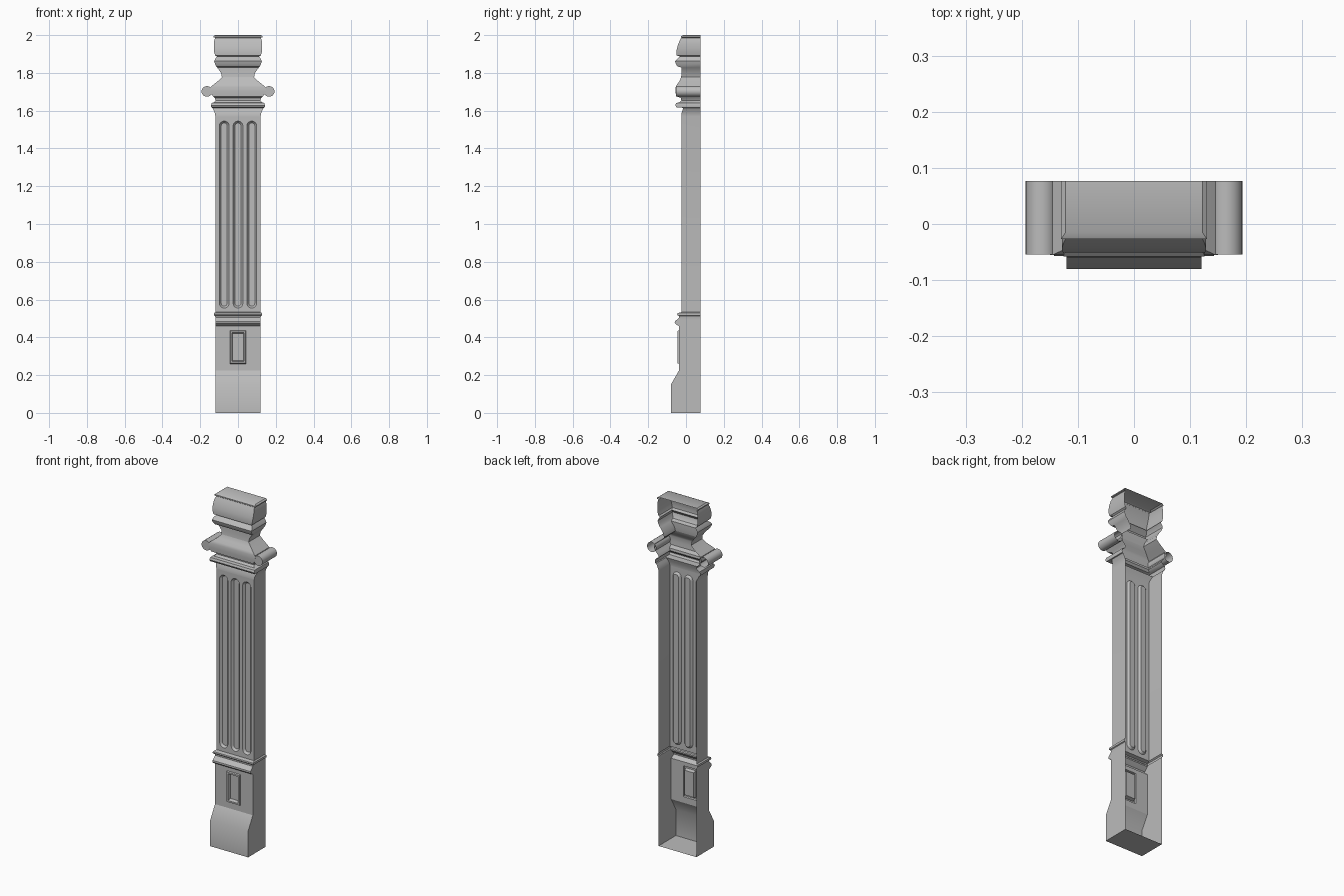
import bpy, bmesh, math
from mathutils import Vector

if bpy.data.objects.get("Cube"):
    bpy.data.objects.remove(bpy.data.objects["Cube"])

stone = bpy.data.materials.new("grey stone")
stone.use_nodes = True
GREY = (0.5, 0.5, 0.5, 1)
stone.diffuse_color = GREY
stone.node_tree.nodes["Principled BSDF"].inputs["Base Color"].default_value = GREY
BACK = 0.077


def finish(bm, name):
    mesh = bpy.data.meshes.new(name)
    bm.to_mesh(mesh)
    bm.free()
    mesh.materials.append(stone)
    obj = bpy.data.objects.new(name, mesh)
    bpy.context.collection.objects.link(obj)
    bpy.ops.object.select_all(action='DESELECT')
    obj.select_set(True)
    bpy.context.view_layer.objects.active = obj
    bpy.ops.object.shade_smooth_by_angle(angle=math.radians(32))
    return obj


def shell(name, rows, cap_bottom=False, cap_top=False, open_front=None):
    """Three-sided mitred shell, open at the back; rows are z, half width, front y."""
    bm = bmesh.new()
    rings = [[bm.verts.new(p) for p in
              ((-w, BACK, z), (-w, f, z), (w, f, z), (w, BACK, z))] for z, w, f in rows]
    for i, (a, b) in enumerate(zip(rings, rings[1:])):
        for k in range(3):
            if k == 1 and i == open_front:
                continue
            bm.faces.new((a[k], a[k + 1], b[k + 1], b[k]))
    if cap_bottom:
        bm.faces.new(rings[0][::-1])
    if cap_top:
        bm.faces.new(rings[-1])
    return finish(bm, name)


def slot(x, z0, z1, r, steps=10):
    """Outline of a round-ended slot as x, z pairs."""
    pts = []
    for centre, start in ((z1 - r, 0), (z0 + r, math.pi)):
        for i in range(steps + 1):
            a = start + math.pi * i / steps
            pts.append((x + r * math.cos(a), centre + r * math.sin(a)))
    return pts


def rect(w, z0, z1):
    return [(w, z0), (w, z1), (-w, z1), (-w, z0)]


def panel(name, outline, y, insets):
    """Flat front with holes; every inset is a list of (outline, depth) steps."""
    bm = bmesh.new()

    def loop(pts, depth):
        return [bm.verts.new((px, y + depth, pz)) for px, pz in pts]

    def ring_edges(vs):
        return [bm.edges.new((v, vs[i - 1])) for i, v in enumerate(vs)]

    edges = ring_edges(loop(outline, 0))
    stacks = []
    for steps in insets:
        loops = [loop(pts, d) for pts, d in steps]
        edges += ring_edges(loops[0])
        stacks.append(loops)
    bmesh.ops.triangle_fill(bm, edges=edges, use_beauty=True,
                            use_dissolve=False, normal=Vector((0, -1, 0)))
    for loops in stacks:
        for a, b in zip(loops, loops[1:]):
            for i in range(len(a)):
                bm.faces.new((a[i - 1], a[i], b[i], b[i - 1]))
        bm.faces.new(loops[-1])
    bmesh.ops.recalc_face_normals(bm, faces=bm.faces)
    if sum(f.normal.y * f.calc_area() for f in bm.faces) > 0:
        bmesh.ops.reverse_faces(bm, faces=bm.faces)
    return finish(bm, name)


# Plinth with a sloped foot and a framed recess
shell("plinth", [(0, .12, -.08), (.15, .12, -.08), (.225, .12, -.037),
                 (.46, .12, -.037)], cap_bottom=True, open_front=2)
panel("plinth_panel", rect(.12, .225, .46), -.037,
      [[(rect(.043, .26, .437), 0), (rect(.041, .263, .434), -.008),
        (rect(.033, .272, .425), -.008), (rect(.028, .278, .419), .01)]])

# Moulding between plinth and shaft
shell("plinth_moulding", [(.46, .12, -.037), (.467, .12, -.052), (.475, .12, -.06),
                          (.484, .12, -.059), (.492, .12, -.05), (.505, .12, -.037),
                          (.513, .122, -.037), (.516, .127, -.045), (.522, .128, -.047),
                          (.528, .127, -.045), (.533, .12, -.025)])

# Fluted shaft, flaring at the neck
shell("shaft", [(.533, .12, -.025), (1.57, .12, -.025), (1.585, .122, -.024),
                (1.6, .128, -.019), (1.615, .136, -.014)], open_front=0)
flutes = [[(slot(x, .555, 1.545, .026), 0), (slot(x, .559, 1.541, .022), .006),
           (slot(x, .565, 1.535, .016), .012)] for x in (-.073, 0, .073)]
panel("shaft_flutes", rect(.12, .533, 1.57), -.025, flutes)

# Capital: necking ring, bell, upper moulding
shell("necking_ring", [(1.615, .136, -.014), (1.617, .141, -.05), (1.628, .143, -.057),
                       (1.64, .14, -.052), (1.644, .128, -.035), (1.655, .118, -.025)])
shell("capital_bell", [(1.655, .118, -.025), (1.668, .124, -.027), (1.676, .132, -.053),
                       (1.7, .15, -.055), (1.725, .145, -.055), (1.738, .13, -.048),
                       (1.755, .108, -.035), (1.777, .085, -.026)])
shell("upper_moulding", [(1.777, .085, -.026), (1.8, .09, -.023), (1.828, .11, -.023),
                         (1.834, .115, -.045), (1.848, .122, -.054), (1.862, .126, -.058),
                         (1.872, .122, -.048), (1.886, .112, -.032)])

# Bulged crown block and top lip
shell("crown", [(1.886, .112, -.032), (1.892, .121, -.05), (1.91, .126, -.051),
                (1.93, .128, -.048), (1.95, .128, -.042), (1.97, .126, -.034),
                (1.986, .121, -.025), (1.988, .13, -.027), (1.994, .13, -.027),
                (2.0, .122, -.015)], cap_top=True)

# Side scrolls, running front to back
for side, label in ((1, "left"), (-1, "right")):
    bm = bmesh.new()
    front, rear = [], []
    for i in range(24):
        a = 2 * math.pi * i / 24
        x, z = side * (.165 + .028 * math.cos(a)), 1.702 + .028 * math.sin(a)
        front.append(bm.verts.new((x, -.054, z)))
        rear.append(bm.verts.new((x, BACK, z)))
    for i in range(24):
        bm.faces.new((front[i - 1], front[i], rear[i], rear[i - 1]))
    bm.faces.new(front)
    bmesh.ops.recalc_face_normals(bm, faces=bm.faces)
    finish(bm, label + "_scroll")
